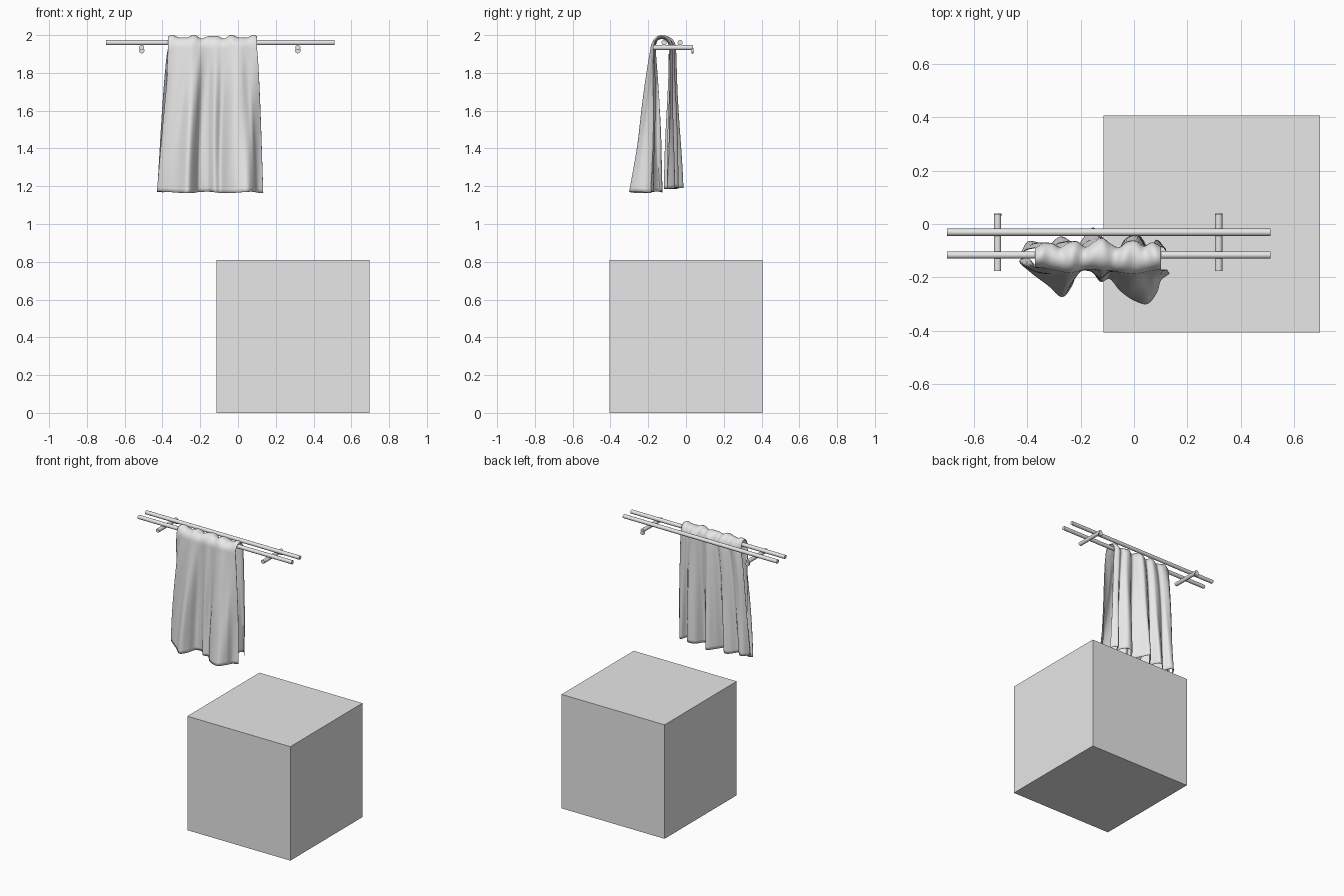
import bpy, bmesh, math
from mathutils import Vector, Matrix

if "Cube" in bpy.data.objects:
    bpy.data.objects.remove(bpy.data.objects["Cube"])

grey = bpy.data.materials.new("light_grey")
grey.diffuse_color = (0.8, 0.8, 0.8, 1)
grey.use_nodes = True
grey.node_tree.nodes["Principled BSDF"].inputs["Base Color"].default_value = grey.diffuse_color


def finish(name, bm, smooth=None):
    me = bpy.data.meshes.new(name)
    bm.to_mesh(me)
    bm.free()
    me.materials.append(grey)
    ob = bpy.data.objects.new(name, me)
    bpy.context.collection.objects.link(ob)
    if smooth:
        bpy.ops.object.select_all(action='DESELECT')
        ob.select_set(True)
        bpy.context.view_layer.objects.active = ob
        bpy.ops.object.shade_smooth_by_angle(angle=math.radians(smooth))
    return ob


def rod(name, a, b, r):
    a, b = Vector(a), Vector(b)
    rot = (b - a).to_track_quat('Z', 'Y').to_matrix().to_4x4()
    bm = bmesh.new()
    bmesh.ops.create_cone(bm, cap_ends=True, segments=24, radius1=r, radius2=r,
                          depth=(b - a).length,
                          matrix=Matrix.Translation((a + b) / 2) @ rot)
    return finish(name, bm, 40)


# laundry box
bm = bmesh.new()
bmesh.ops.create_cube(bm, size=0.81, matrix=Matrix.Translation((0.29, 0, 0.405)))
finish("box", bm)

# two parallel rails
for name, y in (("front_rail", -0.116), ("back_rail", -0.031)):
    rod(name, (-0.70, y, 1.96), (0.51, y, 1.96), 0.0135)

# wall brackets with a small mounting disc
for side, x in (("left", -0.51), ("right", 0.317)):
    rod(side + "_bracket", (x, -0.175, 1.934), (x, 0.037, 1.934), 0.0135)
    rod(side + "_bracket_disc", (x, 0.030, 1.918), (x, 0.040, 1.918), 0.0145)

# towel: hem outlines (x, y) of the front and back layers
front_hem = [(-0.395, -0.125), (-0.428, -0.14), (-0.38, -0.185), (-0.32, -0.23),
             (-0.27, -0.272), (-0.235, -0.235), (-0.21, -0.18), (-0.16, -0.175),
             (-0.125, -0.215), (-0.09, -0.205), (-0.05, -0.25), (0.0, -0.285),
             (0.05, -0.298), (0.085, -0.255), (0.10, -0.21), (0.133, -0.185)]
back_hem = [(-0.425, -0.115), (-0.40, -0.07), (-0.37, -0.07), (-0.34, -0.11),
            (-0.30, -0.065), (-0.265, -0.05), (-0.23, -0.11), (-0.19, -0.055),
            (-0.15, -0.015), (-0.11, -0.075), (-0.07, -0.115), (-0.03, -0.055),
            (0.02, -0.045), (0.06, -0.10), (0.085, -0.06), (0.12, -0.10)]


def along(pts, u):
    """Catmull-Rom point at u in 0..1"""
    f = u * (len(pts) - 1)
    i = min(int(f), len(pts) - 2)
    t = f - i
    p = [Vector(pts[min(max(k, 0), len(pts) - 1)]) for k in range(i - 1, i + 3)]
    return 0.5 * (2 * p[1] + (p[2] - p[0]) * t
                  + (2 * p[0] - 5 * p[1] + 4 * p[2] - p[3]) * t * t
                  + (3 * p[1] - p[0] - 3 * p[2] + p[3]) * t ** 3)


def layer(pts, u, t, base, w0, z_hem, wob):
    """point on a hanging layer; t = 0 at the rail, 1 at the hem"""
    h = along(pts, u)
    w = w0 + (1 - w0) * t
    top_x = -0.37 + 0.47 * u
    s = t ** 0.7
    x = top_x + (h.x - top_x) * s
    y = base + (h.y - base) * w + wob * math.sin(u * 31 + t * 3) * t * (1 - t)
    z = 1.93 + (z_hem + 0.004 * math.sin(u * 17) - 1.93) * t
    return Vector((x, y, z))


COLS, ROWS, ARC = 120, 36, 14
bm = bmesh.new()
grid = []
for c in range(COLS + 1):
    u = c / COLS
    F = lambda t: layer(front_hem, u, t, -0.168, 0.14, 1.167, 0.03)
    B = lambda t: layer(back_hem, u, t, -0.075, 0.35, 1.19, 0.02)
    col = [F(1 - r / ROWS) for r in range(ROWS + 1)]
    f0, b0 = F(0), B(0)
    rise = 0.06 + 0.007 * math.sin(u * 28) + 0.003 * math.sin(u * 47)
    for k in range(1, ARC):                       # fold over the rail
        a = math.pi * k / ARC
        p = f0.lerp(b0, (1 - math.cos(a)) / 2)
        p.z += rise * math.sin(a)
        col.append(p)
    col += [B(r / ROWS) for r in range(ROWS + 1)]
    grid.append([bm.verts.new(p) for p in col])
for a, b in zip(grid, grid[1:]):
    for k in range(len(a) - 1):
        bm.faces.new((a[k], b[k], b[k + 1], a[k + 1]))
bmesh.ops.recalc_face_normals(bm, faces=bm.faces)
towel = finish("towel", bm, 60)
mod = towel.modifiers.new("thickness", 'SOLIDIFY')
mod.thickness = 0.003
mod.offset = 0
